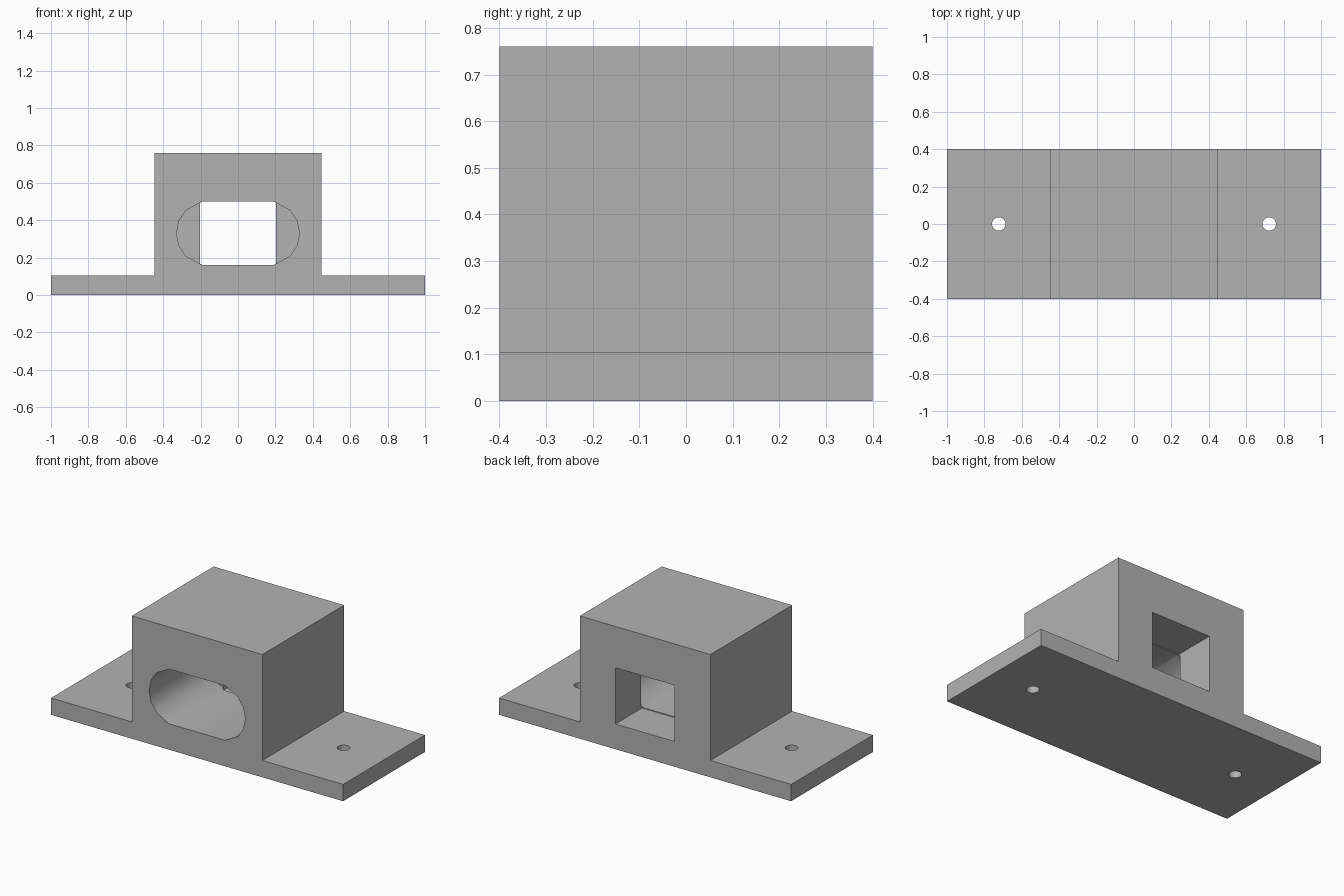
import bpy, bmesh, math

cube = bpy.data.objects.get("Cube")
if cube:
    bpy.data.objects.remove(cube, do_unlink=True)

grey = bpy.data.materials.new("mid grey")
grey.use_nodes = True
COLOR = (0.45, 0.45, 0.45, 1)
grey.diffuse_color = COLOR
grey.node_tree.nodes["Principled BSDF"].inputs["Base Color"].default_value = COLOR


def prism(name, profile, y0, y1):
    """Extrude an (x, z) outline from y0 to y1."""
    bm = bmesh.new()
    face = bm.faces.new([bm.verts.new((x, y0, z)) for x, z in profile])
    grown = bmesh.ops.extrude_face_region(bm, geom=[face])["geom"]
    moved = [v for v in grown if isinstance(v, bmesh.types.BMVert)]
    bmesh.ops.translate(bm, verts=moved, vec=(0, y1 - y0, 0))
    bmesh.ops.recalc_face_normals(bm, faces=bm.faces)
    mesh = bpy.data.meshes.new(name)
    bm.to_mesh(mesh)
    bm.free()
    mesh.materials.append(grey)
    obj = bpy.data.objects.new(name, mesh)
    bpy.context.collection.objects.link(obj)
    return obj


def cut(target, cutter):
    mod = target.modifiers.new(cutter.name, 'BOOLEAN')
    mod.operation = 'DIFFERENCE'
    mod.solver = 'EXACT'
    mod.object = cutter
    bpy.context.view_layer.objects.active = target
    bpy.ops.object.modifier_apply(modifier=mod.name)
    bpy.data.objects.remove(cutter, do_unlink=True)


def mirrored(half):
    """Close an outline by repeating its +x half on the -x side."""
    return half + [(-x, z) for x, z in reversed(half)]


# Raised block with a flat flange on each side
block_w, flange_h = 0.447, 0.104
bracket = prism("bracket", mirrored(
    [(1, 0), (1, flange_h), (block_w, flange_h), (block_w, 0.76)]), -0.4, 0.4)

# Rounded slot from the front
mid_z, radius, centre = 0.33, 0.173, 0.156
half_slot = [(centre + radius * math.cos(math.radians(a)),
              mid_z + radius * math.sin(math.radians(a)))
             for a in (-78, -45, -22.5, 0, 22.5, 45, 78)]
cut(bracket, prism("slot_cutter", mirrored(half_slot), -0.5, 0.15))

# Rectangular opening from the back
hw, hh = 0.203, 0.174
cut(bracket, prism("opening_cutter", mirrored(
    [(hw, mid_z - hh), (hw, mid_z + hh)]), 0.14, 0.5))

# Screw hole in each flange
for side in (-1, 1):
    bpy.ops.mesh.primitive_cylinder_add(
        vertices=24, radius=0.036, depth=0.4, location=(side * 0.723, 0, 0.05))
    hole = bpy.context.object
    hole.name = "screw_hole_cutter"
    hole.data.materials.append(grey)
    cut(bracket, hole)

# Smooth curved walls, sharp corners
bpy.ops.object.select_all(action='DESELECT')
bracket.select_set(True)
bpy.context.view_layer.objects.active = bracket
bpy.ops.object.shade_smooth_by_angle(angle=math.radians(35))
